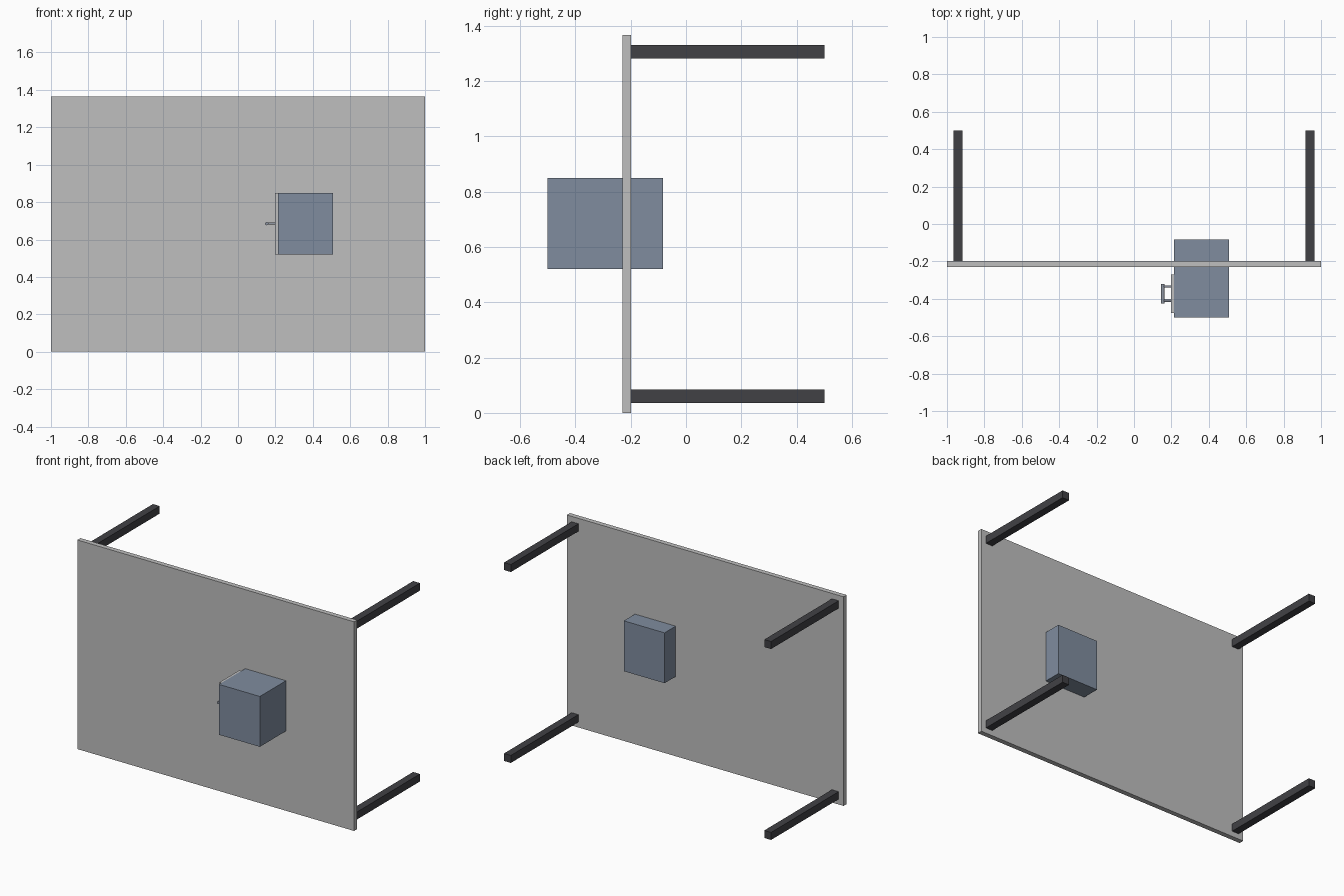
import bpy
from mathutils import Vector

cube = bpy.data.objects.get("Cube")
if cube:
    bpy.data.objects.remove(cube, do_unlink=True)


def material(name, rgb):
    mat = bpy.data.materials.new(name)
    mat.use_nodes = True
    colour = (*rgb, 1)
    mat.diffuse_color = colour
    mat.node_tree.nodes["Principled BSDF"].inputs["Base Color"].default_value = colour
    return mat


light_grey = material("light grey", (0.52, 0.52, 0.52))
slate_blue = material("slate blue", (0.215, 0.265, 0.345))
charcoal = material("charcoal", (0.053, 0.053, 0.06))
steel = material("steel", (0.27, 0.3, 0.36))


def box(name, low, high, mat):
    low, high = Vector(low), Vector(high)
    bpy.ops.mesh.primitive_cube_add(size=1, location=(low + high) / 2)
    obj = bpy.context.object
    obj.name = name
    obj.scale = high - low
    bpy.ops.object.transform_apply(location=False, rotation=False, scale=True)
    obj.data.materials.append(mat)


def rod(name, start, end, radius, mat):
    start, end = Vector(start), Vector(end)
    axis = end - start
    bpy.ops.mesh.primitive_cylinder_add(
        vertices=16, radius=radius, depth=axis.length, location=(start + end) / 2,
        rotation=axis.to_track_quat("Z", "Y").to_euler())
    obj = bpy.context.object
    obj.name = name
    bpy.ops.object.shade_smooth_by_angle()
    obj.data.materials.append(mat)


# Upright board
BOARD_BACK = -0.198
HEIGHT = 1.366
box("board", (-1, -0.23, 0), (1, BOARD_BACK, HEIGHT), light_grey)

# Four square legs reaching back from the corners
INSET, THICK = 0.035, 0.049
for side, x in (("right", -1 + INSET), ("left", 1 - INSET - THICK)):
    for level, z in (("lower", INSET), ("upper", HEIGHT - INSET - THICK)):
        box(f"{level}_{side}_leg", (x, BOARD_BACK, z), (x + THICK, 0.5, z + THICK), charcoal)

# Cabinet passing through the board, with its side door
box("cabinet", (0.213, -0.5, 0.521), (0.508, -0.083, 0.85), slate_blue)
box("door_panel", (0.198, -0.475, 0.521), (0.213, -0.27, 0.85), light_grey)

# Door handle: a grip on two posts
GRIP_X, GRIP_Z = 0.154, 0.685
rod("handle_grip", (GRIP_X, -0.425, GRIP_Z), (GRIP_X, -0.32, GRIP_Z), 0.009, steel)
for name, y in (("front", -0.411), ("back", -0.334)):
    rod(f"handle_{name}_post", (GRIP_X, y, GRIP_Z), (0.2, y, GRIP_Z), 0.006, steel)
